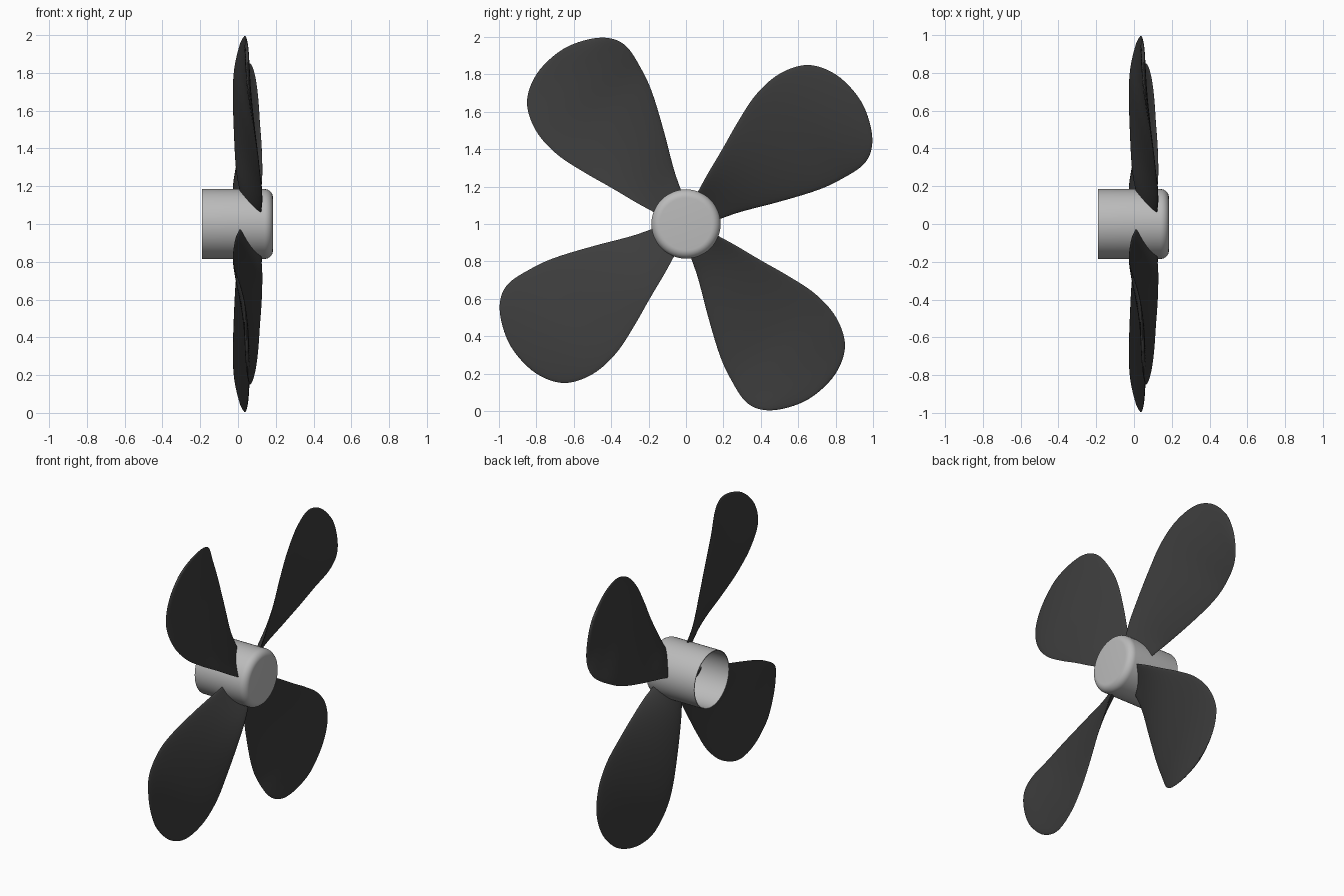
import bpy, bmesh, math
from mathutils import Vector

cube = bpy.data.objects.get("Cube")
if cube:
    bpy.data.objects.remove(cube)


def material(name, value):
    mat = bpy.data.materials.new(name)
    mat.use_nodes = True
    colour = (value, value, value, 1)
    mat.diffuse_color = colour
    mat.node_tree.nodes["Principled BSDF"].inputs["Base Color"].default_value = colour
    return mat


def make_mesh(name, loops, mat, cap_start=False):
    """Skin a list of closed loops with quads."""
    bm = bmesh.new()
    rings = [[bm.verts.new(p) for p in loop] for loop in loops]
    n = len(rings[0])
    for a, b in zip(rings, rings[1:]):
        for i in range(n):
            j = (i + 1) % n
            bm.faces.new((a[i], a[j], b[j], b[i]))
    if cap_start:
        bm.faces.new(rings[0])
    bmesh.ops.remove_doubles(bm, verts=bm.verts, dist=0.0002)
    bmesh.ops.recalc_face_normals(bm, faces=bm.faces)
    mesh = bpy.data.meshes.new(name)
    bm.to_mesh(mesh)
    bm.free()
    mesh.materials.append(mat)
    return mesh


def add_object(name, mesh, angle=0.0):
    obj = bpy.data.objects.new(name, mesh)
    bpy.context.collection.objects.link(obj)
    obj.location.z = 1
    obj.rotation_euler.x = angle
    return obj


def spline(p0, p1, p2, p3, t):
    return 0.5 * (2 * p1 + (p2 - p0) * t + (2 * p0 - 5 * p1 + 4 * p2 - p3) * t ** 2
                  + (3 * p1 - p0 - 3 * p2 + p3) * t ** 3)


# Hub: thin cup turned about the x axis, open at the back, rounded at the nose
RADIUS, WALL, NOSE, ROUND = 0.185, 0.005, 0.185, 0.045
corner = [(NOSE - ROUND + ROUND * math.sin(a), RADIUS - ROUND + ROUND * math.cos(a))
          for a in [i * math.pi / 16 for i in range(9)]]
outer = [(-0.19, RADIUS)] + corner + [(NOSE, 0)]
inner = [(x - WALL if x > 0 else x, max(r - WALL, 0)) for x, r in reversed(outer)]
profile = outer + inner + [outer[0]]
SIDES = 48
hub_loops = [[(x, r * math.cos(i * math.tau / SIDES), r * math.sin(i * math.tau / SIDES))
              for i in range(SIDES)] for x, r in profile]
hub = add_object("hub", make_mesh("hub", hub_loops, material("light grey", 0.5)))

# Blade stations: trailing edge, then leading edge, each as (axial, radial, across)
stations = [Vector(row) for row in (
    (0.01, 0.157, -0.096, 0.122, 0.157, 0.09),
    (-0.01, 0.272, -0.141, 0.128, 0.262, 0.131),
    (-0.021, 0.46, -0.23, 0.125, 0.41, 0.183),
    (-0.026, 0.652, -0.312, 0.115, 0.561, 0.239),
    (-0.018, 0.79, -0.35, 0.104, 0.73, 0.289),
    (0.01, 0.934, -0.366, 0.086, 0.897, 0.294),
    (0.034, 1.032, -0.318, 0.064, 1.045, 0.233),
    (0.043, 1.104, -0.209, 0.053, 1.127, 0.098),
    (0.048, 1.142, -0.071, 0.048, 1.142, -0.071))]
mirrored = Vector((*stations[-2][3:], *stations[-2][:3]))
points = [2 * stations[0] - stations[1]] + stations + [mirrored]

STEPS, AROUND = 6, 32
rows = [spline(*points[i:i + 4], s / STEPS)
        for i in range(len(stations) - 1) for s in range(STEPS)] + [stations[-1]]

blade_loops = []
for k, row in enumerate(rows):
    trailing, leading = Vector(row[:3]), Vector(row[3:])
    chord = leading - trailing
    along = k / (len(rows) - 1)
    half = 0.013 * math.sqrt(1 - along ** 8)
    camber = 0.012 * (1 - along) ** 2
    normal = Vector((chord.z, 0, -chord.x)).normalized()
    loop = []
    for i in range(AROUND):
        ang = i * math.tau / AROUND
        f = 0.5 + 0.5 * math.cos(ang)
        offset = half * math.sin(ang) - camber * 4 * f * (1 - f)
        loop.append(trailing + chord * f + normal * offset)
    blade_loops.append(loop)
blade_mesh = make_mesh("blade", blade_loops, material("charcoal", 0.046), cap_start=True)

# Four blades spaced evenly about the hub
blades = [add_object("blade_%d" % (k + 1), blade_mesh, math.radians(40 + 90 * k))
          for k in range(4)]

bpy.ops.object.select_all(action="DESELECT")
for obj in [hub, blades[0]]:
    obj.select_set(True)
bpy.context.view_layer.objects.active = hub
bpy.ops.object.shade_smooth_by_angle(angle=math.radians(40))
